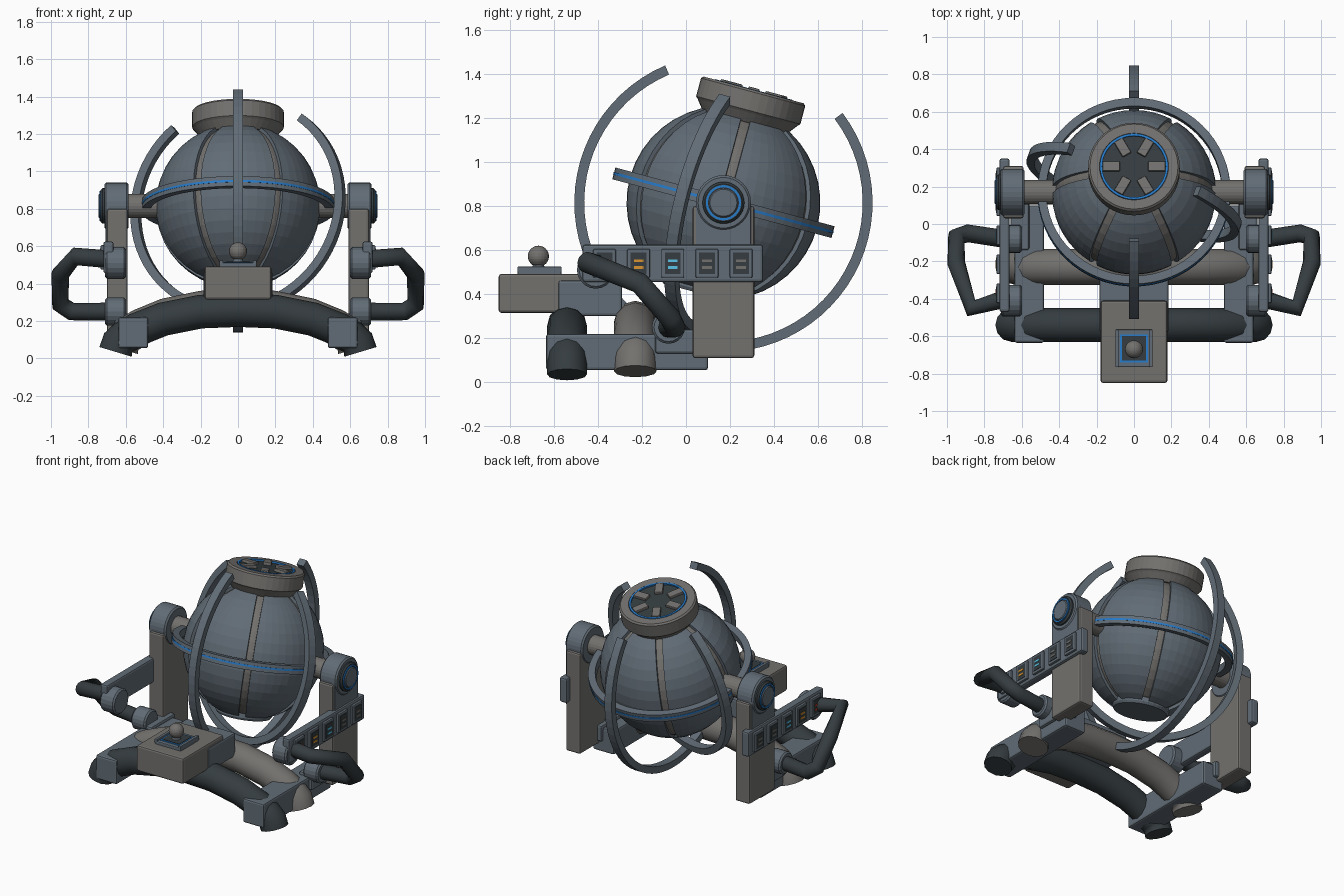
import bpy, bmesh
from math import sin, cos, pi, radians, asin
from mathutils import Matrix, Vector

if "Cube" in bpy.data.objects:
    bpy.data.objects.remove(bpy.data.objects["Cube"])


def mat(name, r, g, b):
    m = bpy.data.materials.new(name)
    m.diffuse_color = (r, g, b, 1)
    m.use_nodes = True
    m.node_tree.nodes["Principled BSDF"].inputs["Base Color"].default_value = m.diffuse_color
    return m


STEEL = mat("blue_steel", .12, .15, .18)
STONE = mat("warm_grey", .17, .165, .155)
DARK = mat("dark_rubber", .035, .045, .05)
BLUE = mat("blue_glow", .02, .2, .6)
RED = mat("red_light", .6, .05, .03)
AMBER = mat("amber_light", .7, .3, .03)
CYAN = mat("cyan_light", .1, .55, .8)

# Tilted frame of the globe
TILT = Matrix.Translation((0, .17, .815)) @ Matrix.Rotation(radians(-15), 4, 'X')


def finish(name, bm, m, mtx=Matrix(), bevel=0):
    bmesh.ops.recalc_face_normals(bm, faces=bm.faces)
    me = bpy.data.meshes.new(name)
    bm.to_mesh(me)
    bm.free()
    ob = bpy.data.objects.new(name, me)
    bpy.context.collection.objects.link(ob)
    ob.matrix_world = mtx
    me.materials.append(m)
    if bevel:
        b = ob.modifiers.new("bevel", 'BEVEL')
        b.width, b.segments = bevel, 2
        b.limit_method = 'ANGLE'
    return ob


def box(name, x, y, z, m, bevel=.012, mtx=Matrix()):
    bm = bmesh.new()
    c = [(a + b) / 2 for a, b in (x, y, z)]
    d = [abs(b - a) for a, b in (x, y, z)]
    bmesh.ops.create_cube(bm, size=1, matrix=Matrix.Translation(c) @ Matrix.Diagonal((*d, 1)))
    return finish(name, bm, m, mtx, bevel)


def lathe(name, prof, m, mtx=Matrix(), n=32):
    """Spin a closed (radius, height) profile about local z."""
    bm = bmesh.new()
    rings = [[bm.verts.new((r * cos(2 * pi * i / n), r * sin(2 * pi * i / n), z)) for i in range(n)]
             for r, z in prof]
    for a, b in zip(rings, rings[1:]):
        for i in range(n):
            j = (i + 1) % n
            bm.faces.new((a[i], a[j], b[j], b[i]))
    bm.faces.new(rings[0])
    bm.faces.new(rings[-1])
    return finish(name, bm, m, mtx)


def disc_x(name, r, x0, x1, y, z, m, n=32, c=.01):
    """Chamfered cylinder lying along x."""
    mtx = Matrix.Translation((x0, y, z)) @ Matrix.Rotation(pi / 2 if x1 > x0 else -pi / 2, 4, 'Y')
    h = abs(x1 - x0)
    return lathe(name, [(r - c, 0), (r, c), (r, h - c), (r - c, h)], m, mtx, n)


def arc_bar(name, r0, r1, w, a0, a1, m, mtx, n=48):
    """Rectangular bar bent about local z; a full turn closes into a ring."""
    bm = bmesh.new()
    full = abs(a1 - a0) > 359.9
    rings = []
    for i in range(n if full else n + 1):
        a = radians(a0 + (a1 - a0) * i / n)
        rings.append([bm.verts.new((r * cos(a), r * sin(a), z)) for r, z in
                      ((r0, -w / 2), (r1, -w / 2), (r1, w / 2), (r0, w / 2))])
    if not full:
        bm.faces.new(rings[0])
        bm.faces.new(rings[-1])
    for a, b in zip(rings, rings[1:] + (rings[:1] if full else [])):
        for k in range(4):
            j = (k + 1) % 4
            bm.faces.new((a[k], a[j], b[j], b[k]))
    return finish(name, bm, m, mtx)


def tube(name, pts, r, m):
    cu = bpy.data.curves.new(name, 'CURVE')
    cu.dimensions = '3D'
    cu.bevel_depth, cu.bevel_resolution, cu.use_fill_caps = r, 4, True
    sp = cu.splines.new('POLY')
    sp.points.add(len(pts) - 1)
    for p, q in zip(sp.points, pts):
        p.co = (*q, 1)
    ob = bpy.data.objects.new(name, cu)
    bpy.context.collection.objects.link(ob)
    cu.materials.append(m)
    bpy.ops.object.select_all(action='DESELECT')
    ob.select_set(True)
    bpy.context.view_layer.objects.active = ob
    bpy.ops.object.convert(target='MESH')


# Globe: inner core and six outer shell panels with even gaps
bm = bmesh.new()
bmesh.ops.create_uvsphere(bm, u_segments=36, v_segments=20, radius=.422)
finish("globe_core", bm, STONE, TILT)
R, NU, NV = .44, 8, 16
for k in range(6):
    bm = bmesh.new()
    grid = []
    for v in range(NV + 1):
        t = radians(20 + 138 * v / NV)
        half = pi / 6 - asin(.022 / (R * sin(t)))
        grid.append([bm.verts.new((R * sin(t) * cos(pi / 6 + k * pi / 3 + half * (2 * u / NU - 1)),
                                   R * sin(t) * sin(pi / 6 + k * pi / 3 + half * (2 * u / NU - 1)),
                                   R * cos(t))) for u in range(NU + 1)])
    for v in range(NV):
        for u in range(NU):
            bm.faces.new((grid[v][u], grid[v + 1][u], grid[v + 1][u + 1], grid[v][u + 1]))
    s = finish("globe_panel", bm, STEEL, TILT).modifiers.new("thick", 'SOLIDIFY')
    s.thickness, s.offset = .03, -1
lathe("globe_base_plate", [(.17, -.425), (.18, -.41), (.18, -.38)], STEEL, TILT)

# Cap with glowing rim and six spokes
lathe("cap", [(.2, .38), (.235, .425), (.245, .435), (.245, .52), (.235, .53), (.185, .53), (.18, .515)],
      STONE, TILT, 40)
lathe("cap_dark_disc", [(.172, .51), (.172, .522)], DARK, TILT, 40)
arc_bar("cap_glow_ring", .17, .182, .02, 0, 360, BLUE, TILT @ Matrix.Translation((0, 0, .522)))
for k in range(6):
    box("cap_spoke", (.075, .168), (-.026, .026), (.515, .54), STONE, .005,
        TILT @ Matrix.Rotation(k * pi / 3, 4, 'Z'))

# Equator ring and the two open orbit hoops
arc_bar("equator_ring", .47, .515, .055, 0, 360, STEEL, TILT, 64)
arc_bar("equator_glow", .5, .517, .012, 0, 360, BLUE, TILT, 64)
UP = Matrix.Rotation(pi / 2, 4, 'X')
for name, r0, r1, turn in (("outer_hoop", .632, .677, 90), ("inner_hoop", .555, .6, -19)):
    arc_bar(name, r0, r1, .054, 128, 412, STEEL, TILT @ Matrix.Rotation(radians(turn), 4, 'Z') @ UP, 56)

# Both sides: pivots, columns, rails, handles and feet brackets
for s in (1, -1):
    disc_x("axle", .065, s * .4, s * .6, .17, .815, STONE, 24, .002)
    disc_x("pivot_head", .125, s * .585, s * .715, .17, .815, STEEL)
    disc_x("pivot_dial", .095, s * .7, s * .735, .17, .815, DARK)
    turn = Matrix.Translation((s * .735, .17, .815)) @ Matrix.Rotation(pi / 2, 4, 'Y')
    arc_bar("pivot_glow", .07, .08, .012, 0, 360, BLUE, turn)
    disc_x("pivot_hub", .066, s * .73, s * .745, .17, .815, STEEL, 32, .005)
    box("column", (s * .59, s * .7), (.03, .31), (.11, .8), STONE)
    box("column_plate", (s * .68, s * .708), (.045, .295), (.58, .82), STEEL, .005)
    box("side_rail", (s * .665, s * .72), (-.47, .35), (.455, .625), STEEL)
    for i, glow in enumerate((RED, AMBER, CYAN, STONE, STONE)):
        y = -.37 + .155 * i
        box("screen_frame", (s * .71, s * .735), (y - .052, y + .052), (.475, .605), STEEL, .006)
        box("screen", (s * .72, s * .738), (y - .036, y + .036), (.492, .588), DARK, 0)
        for z in (.515, .545):
            box("screen_mark", (s * .73, s * .741), (y - .022, y + .022), (z, z + .012), glow, 0)
    disc_x("handle_upper_mount", .085, s * .6, s * .71, -.41, .51, STEEL, 20)
    disc_x("handle_lower_mount", .075, s * .6, s * .71, -.08, .25, STEEL, 20)
    tube("handle", [(s * x, y, z) for x, y, z in
                    ((.69, -.40, .53), (.87, -.45, .545), (.95, -.21, .45),
                     (.95, -.07, .29), (.89, -.05, .25), (.69, -.08, .25))], .048, DARK)
    box("foot_bracket", (s * .48, s * .64), (-.635, .1), (.055, .22), STEEL)
    box("bracket_link", (s * .56, s * .66), (-.14, .12), (.13, .24), STEEL)

# Arched legs
half = [(.2, .25), (.4, .21), (.54, .155), (.61, .11), (.64, .085), (.655, .035)]
path = [(-x, z) for x, z in reversed(half)] + [(0, .258)] + half
tube("front_arch_leg", [(x, -.54, z) for x, z in path], .09, DARK)
tube("rear_arch_leg", [(x * .96, -.23, z + .015) for x, z in path], .097, STONE)

# Front console with control ball
box("console", (-.178, .178), (-.85, -.41), (.315, .492), STONE)
box("console_mount", (-.185, .185), (-.58, -.29), (.3, .463), STEEL)
box("control_base", (-.1, .1), (-.765, -.565), (.485, .512), STEEL, .006)
for s in (1, -1):
    box("control_side", (s * .08, s * .1), (-.765, -.565), (.5, .525), STEEL, .004)
box("control_glow", (-.075, .075), (-.74, -.59), (.5, .516), BLUE, 0)
box("control_pad", (-.065, .065), (-.73, -.6), (.5, .519), DARK, 0)
lathe("control_stem", [(.03, .515), (.02, .55)], STEEL, Matrix.Translation((0, -.67, 0)), 16)
bm = bmesh.new()
bmesh.ops.create_uvsphere(bm, u_segments=20, v_segments=12, radius=.048)
finish("control_ball", bm, STONE, Matrix.Translation((0, -.67, .572)))
